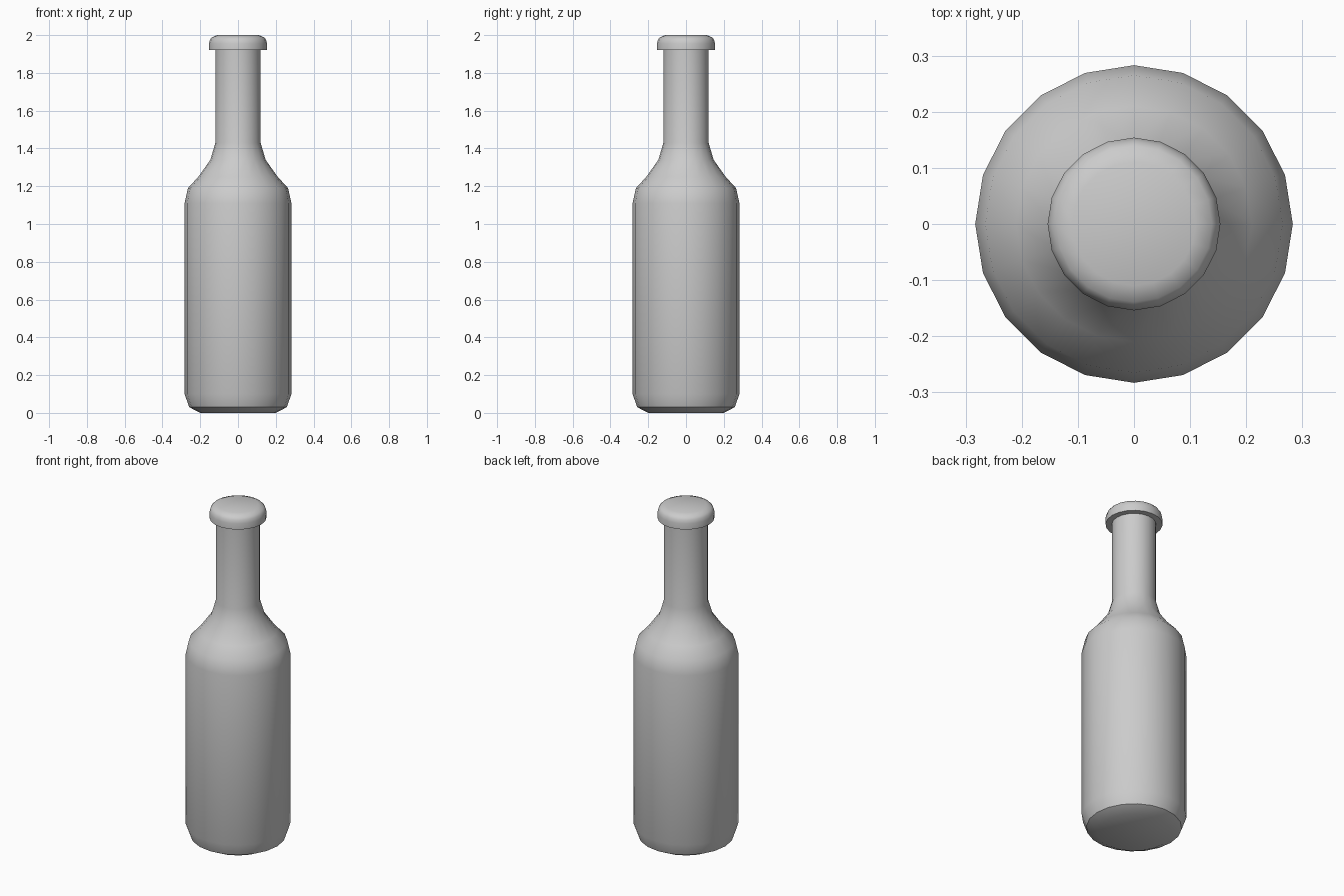
import bpy, bmesh, math

if "Cube" in bpy.data.objects:
    bpy.data.objects.remove(bpy.data.objects["Cube"])

SIDES = 20


def lathe(name, profile):
    """Revolve an (r, z) profile around z and cap both ends."""
    bm = bmesh.new()
    rings = []
    for r, z in profile:
        rings.append([bm.verts.new((r * math.cos(2 * math.pi * i / SIDES),
                                    r * math.sin(2 * math.pi * i / SIDES), z))
                      for i in range(SIDES)])
    for lo, hi in zip(rings, rings[1:]):
        for i in range(SIDES):
            j = (i + 1) % SIDES
            bm.faces.new((lo[i], lo[j], hi[j], hi[i]))
    bm.faces.new(rings[0][::-1])
    bm.faces.new(rings[-1])
    mesh = bpy.data.meshes.new(name)
    bm.to_mesh(mesh)
    bm.free()
    obj = bpy.data.objects.new(name, mesh)
    bpy.context.collection.objects.link(obj)
    bpy.ops.object.select_all(action='DESELECT')
    obj.select_set(True)
    bpy.context.view_layer.objects.active = obj
    bpy.ops.object.shade_smooth_by_angle(angle=math.radians(35))
    return obj


# Whole bottle: base, body, shoulder, neck and overhanging lip
lathe("bottle", [
    (0.20, 0.0), (0.258, 0.03), (0.283, 0.10),
    (0.283, 1.11), (0.265, 1.19), (0.21, 1.25), (0.146, 1.34), (0.12, 1.43),
    (0.12, 1.92), (0.154, 1.92), (0.154, 1.955), (0.149, 1.975),
    (0.139, 1.988), (0.11, 2.0),
])
